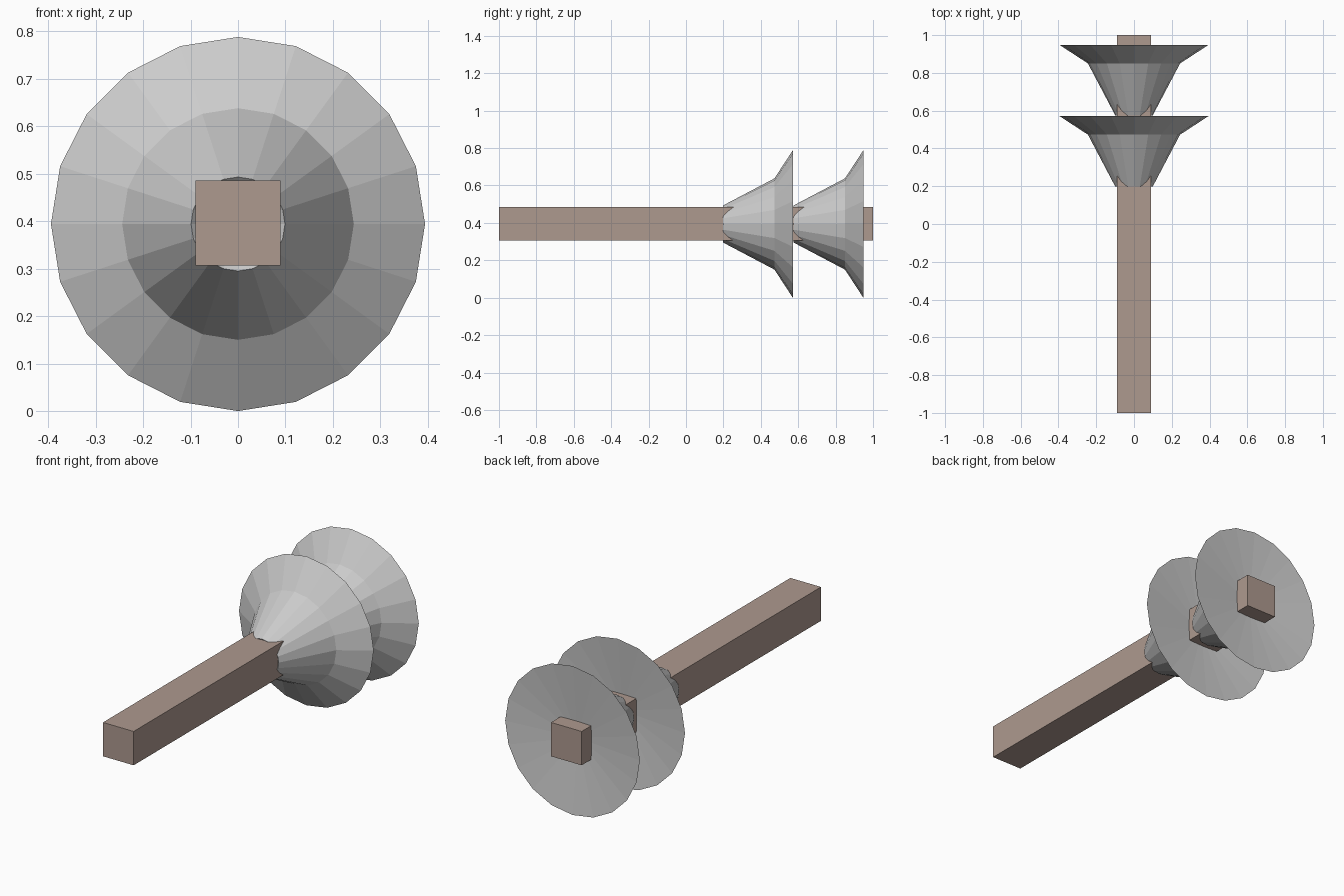
import bpy, bmesh, math

if "Cube" in bpy.data.objects:
    bpy.data.objects.remove(bpy.data.objects["Cube"])

def material(name, rgb):
    m = bpy.data.materials.new(name)
    m.diffuse_color = (*rgb, 1)
    m.use_nodes = True
    m.node_tree.nodes["Principled BSDF"].inputs["Base Color"].default_value = m.diffuse_color
    return m

WOOD = material("dusty brown", (0.42, 0.32, 0.275))
GREY = material("light grey", (0.60, 0.60, 0.60))
ZC = 0.394      # height of the long axis
SIDES = 20

def add_object(name, bm, mat):
    bmesh.ops.recalc_face_normals(bm, faces=bm.faces)
    me = bpy.data.meshes.new(name)
    bm.to_mesh(me)
    bm.free()
    me.materials.append(mat)
    ob = bpy.data.objects.new(name, me)
    bpy.context.collection.objects.link(ob)
    return ob

# square bar along y
bm = bmesh.new()
bmesh.ops.create_cube(bm, size=1)
bmesh.ops.scale(bm, vec=(0.179, 2, 0.179), verts=bm.verts)
bmesh.ops.translate(bm, vec=(0, 0, ZC + 0.002), verts=bm.verts)
add_object("bar", bm, WOOD)

# flared bells: (y, radius) from recessed front to hollow back
PROFILE = [(0.10, 0.0), (0.0, 0.099), (0.275, 0.244), (0.373, 0.394), (0.333, 0.0)]

def bell(name, y0):
    bm = bmesh.new()
    rings = []
    for y, r in PROFILE:
        n = SIDES if r else 1
        rings.append([bm.verts.new((r * math.cos(i * math.tau / SIDES), y0 + y,
                                    ZC + r * math.sin(i * math.tau / SIDES)))
                      for i in range(n)])
    for a, b in zip(rings, rings[1:]):
        for i in range(SIDES):
            j = (i + 1) % SIDES
            corners = [a[i % len(a)], a[j % len(a)], b[j % len(b)], b[i % len(b)]]
            bm.faces.new(list(dict.fromkeys(corners)))
    add_object(name, bm, mat=GREY)

bell("front_bell", 0.198)
bell("rear_bell", 0.575)
